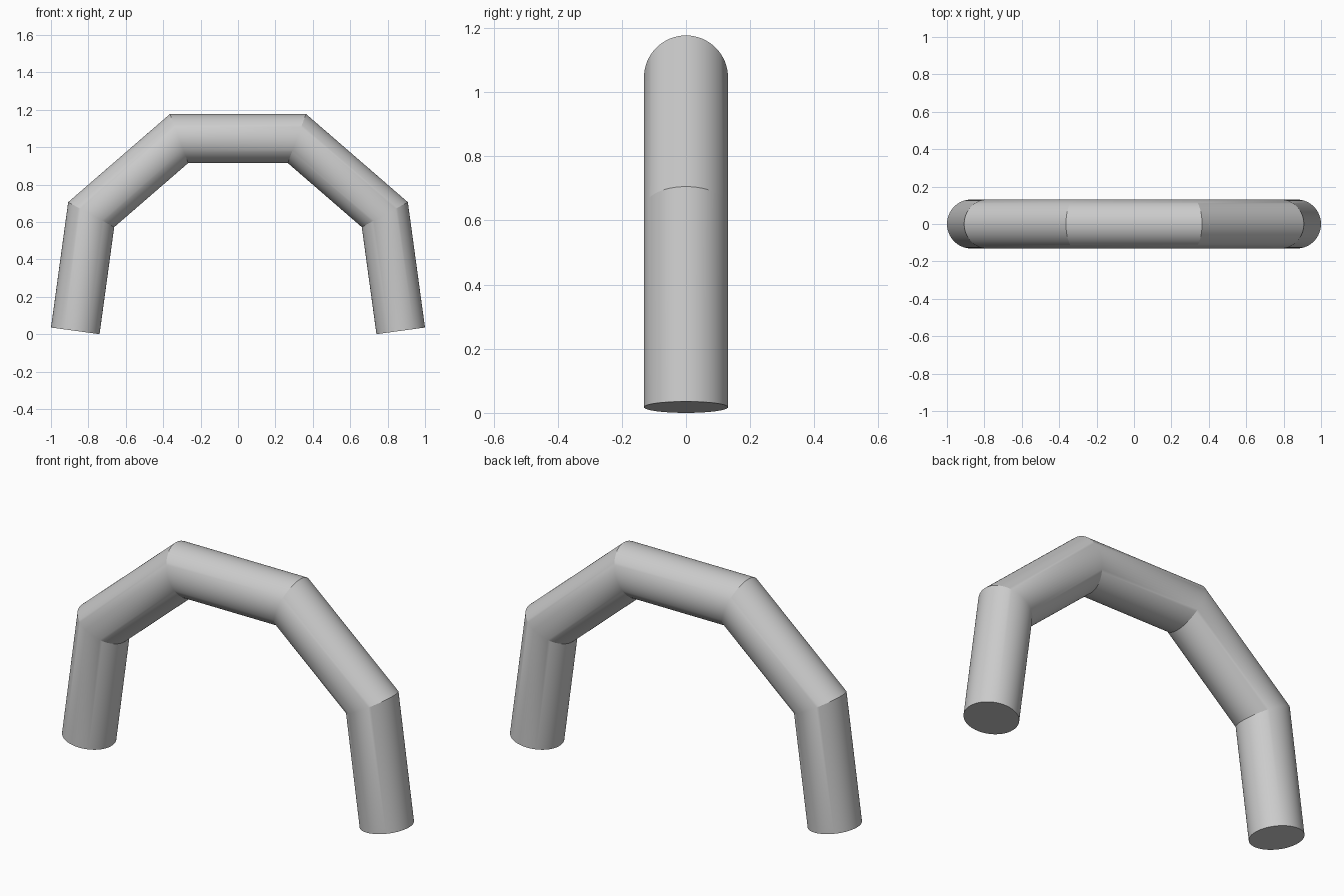
import bpy, bmesh, math
from mathutils import Vector

if "Cube" in bpy.data.objects:
    bpy.data.objects.remove(bpy.data.objects["Cube"])

RADIUS, SIDES = 0.131, 64

# Centre line of the arch, mirrored left to right
half = [(0.870, 0.0178), (0.785, 0.639), (0.315, 1.046)]
path = [Vector((-x, 0, z)) for x, z in half] + [Vector((x, 0, z)) for x, z in reversed(half)]

bm = bmesh.new()
rings = []
for i, p in enumerate(path):
    # Mitre each joint along the bisector of the neighbouring segments
    d_in = (p - path[i - 1]).normalized() if i > 0 else (path[1] - p).normalized()
    d_out = (path[i + 1] - p).normalized() if i < len(path) - 1 else d_in
    tangent = (d_in + d_out).normalized()
    across = Vector((-tangent.z, 0, tangent.x)) * RADIUS / tangent.dot(d_in)
    ring = []
    for k in range(SIDES):
        a = 2 * math.pi * k / SIDES
        ring.append(bm.verts.new(p + across * math.cos(a) + Vector((0, RADIUS * math.sin(a), 0))))
    rings.append(ring)

# Tube walls
for r0, r1 in zip(rings, rings[1:]):
    for k in range(SIDES):
        n = (k + 1) % SIDES
        bm.faces.new((r0[k], r0[n], r1[n], r1[k]))

# Flat foot caps
bm.faces.new(rings[0])
bm.faces.new(rings[-1])
bmesh.ops.recalc_face_normals(bm, faces=bm.faces)

mesh = bpy.data.meshes.new("arch_tube")
bm.to_mesh(mesh)
bm.free()
arch = bpy.data.objects.new("arch_tube", mesh)
bpy.context.collection.objects.link(arch)
bpy.context.view_layer.objects.active = arch
arch.select_set(True)
bpy.ops.object.shade_smooth_by_angle(angle=math.radians(20))
